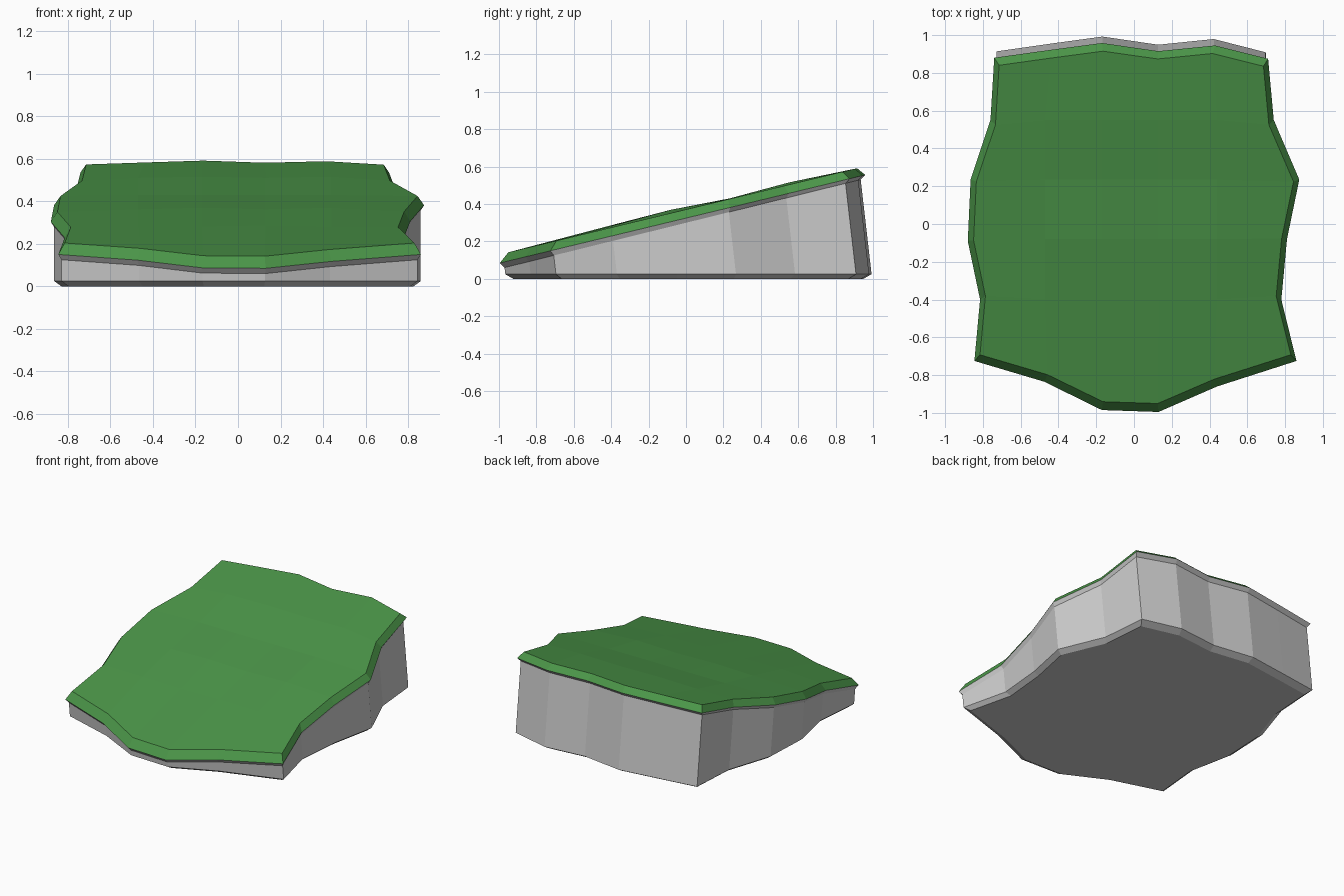
import bpy

if "Cube" in bpy.data.objects:
    bpy.data.objects.remove(bpy.data.objects["Cube"])

# Ragged outline seen from above, four sides of five segments, counter-clockwise
outline = [(-.845, -.725), (-.475, -.835), (-.17, -.985), (.13, -.995), (.44, -.86),
           (.86, -.725), (.78, -.40), (.81, -.08), (.875, .235), (.74, .55),
           (.71, .875), (.43, .945), (.13, .915), (-.17, .958), (-.455, .92),
           (-.74, .88), (-.76, .55), (-.865, .235), (-.88, -.09), (-.815, -.40)]
N = len(outline)


def slope(y, offset):
    return offset + .241 * y


def bands(ring_count):
    """Quads joining consecutive rings, listed from bottom to top."""
    return [(r * N + i, r * N + (i + 1) % N, (r + 1) * N + (i + 1) % N, (r + 1) * N + i)
            for r in range(ring_count - 1) for i in range(N)]


def make_object(name, verts, faces):
    mesh = bpy.data.meshes.new(name)
    mesh.from_pydata(verts, [], faces)
    mesh.update()
    ob = bpy.data.objects.new(name, mesh)
    bpy.context.collection.objects.link(ob)
    return ob


# Rock base: chamfered foot, leaning walls, lip under the turf
lip = [(x, y, slope(y, .325)) for x, y in outline]
wall_top = [(x * .982, y * .975, z - .025) for x, y, z in lip]
wall_foot = [(x, y + .115 * (z - .025), .025) for x, y, z in wall_top]
base = [(x * .96, y * .955, 0) for x, y, z in wall_foot]
make_object("rock_base", base + wall_foot + wall_top + lip,
            bands(4) + [tuple(reversed(range(N)))])

# Turf: bevelled rim and a gently uneven 5 x 5 grid on top
rim = [(x * .965, y * .955, slope(y * .955, .371)) for x, y in outline]
verts = lip + rim
grid = {}
for k in range(5):
    grid[k, 0] = N + k
    grid[5, k] = N + 5 + k
    grid[5 - k, 5] = N + 10 + k
    grid[0, 5 - k] = N + 15 + k
bumps = [.012, .018, .003, .012]
for j, y in enumerate((-.40, -.08, .235, .55)):
    for i, x in enumerate((-.47, -.17, .13, .44)):
        grid[i + 1, j + 1] = len(verts)
        verts.append((x, y, slope(y, .371) + bumps[j] * (.6 if (i + j) % 2 else 1)))
top = [(grid[i, j], grid[i + 1, j], grid[i + 1, j + 1], grid[i, j + 1])
       for i in range(5) for j in range(5)]
turf = make_object("grass_top", verts, bands(2) + top)

green = bpy.data.materials.new("grass_green")
green.diffuse_color = (.07, .3, .065, 1)
green.use_nodes = True
green.node_tree.nodes["Principled BSDF"].inputs["Base Color"].default_value = green.diffuse_color
turf.data.materials.append(green)
